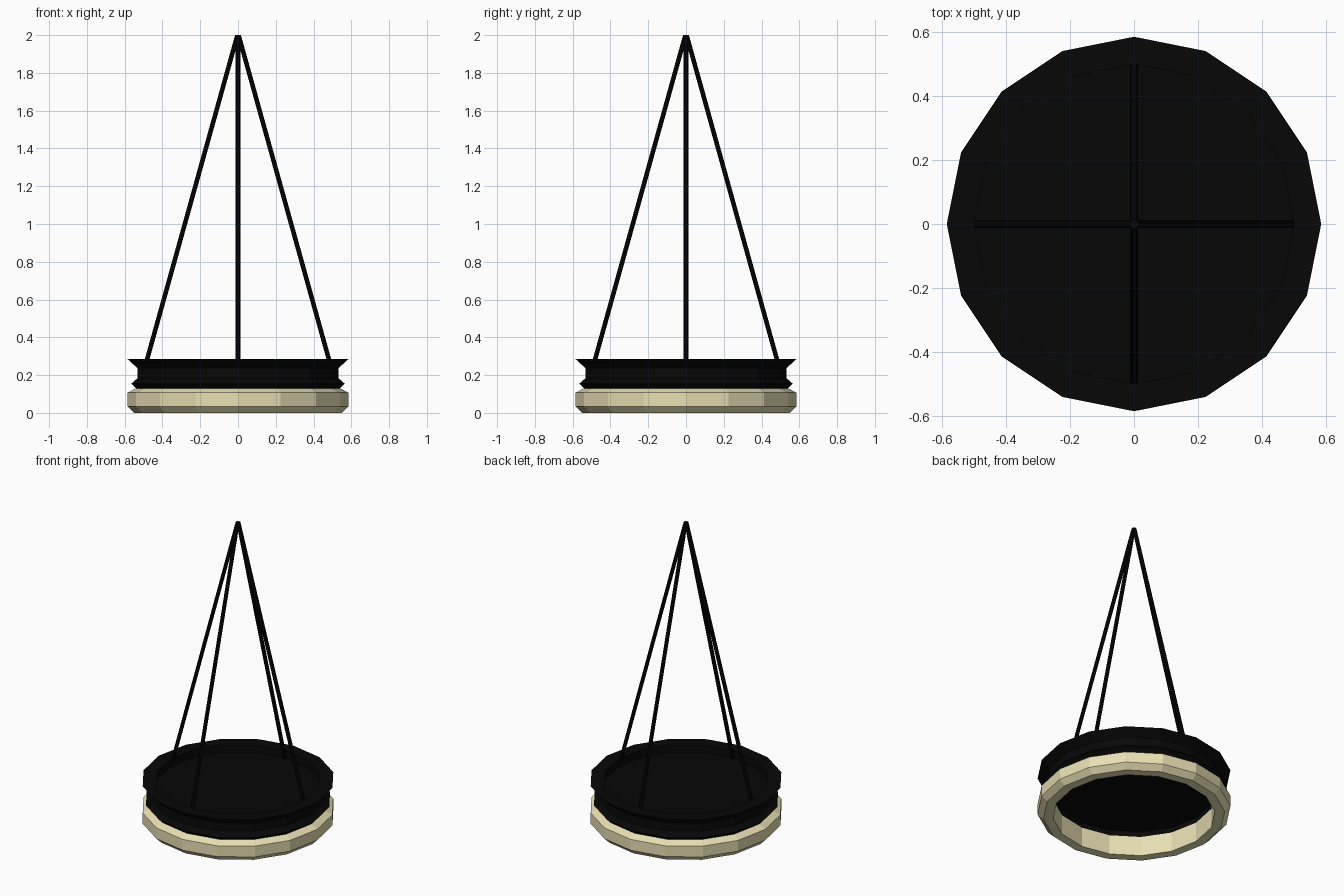
import bpy, bmesh, math
from mathutils import Vector

if "Cube" in bpy.data.objects:
    bpy.data.objects.remove(bpy.data.objects["Cube"])


def material(name, color):
    m = bpy.data.materials.new(name)
    m.diffuse_color = (*color, 1)
    m.use_nodes = True
    m.node_tree.nodes["Principled BSDF"].inputs["Base Color"].default_value = m.diffuse_color
    return m


black = material("black_metal", (0.0022, 0.0022, 0.0022))
cream = material("cream_glass", (0.80, 0.74, 0.45))


def finish(name, bm, mat):
    bmesh.ops.recalc_face_normals(bm, faces=bm.faces)
    me = bpy.data.meshes.new(name)
    bm.to_mesh(me)
    bm.free()
    me.materials.append(mat)
    ob = bpy.data.objects.new(name, me)
    bpy.context.collection.objects.link(ob)
    return ob


def lathe(name, profile, mat, closed=False, sides=16):
    """Revolve (radius, z) points; open profiles get flat end caps."""
    bm = bmesh.new()
    rings = [[bm.verts.new((r * math.cos(i * math.tau / sides),
                            r * math.sin(i * math.tau / sides), z))
              for i in range(sides)] for r, z in profile]
    pairs = list(zip(rings, rings[1:]))
    if closed:
        pairs.append((rings[-1], rings[0]))
    else:
        bm.faces.new(rings[0])
        bm.faces.new(rings[-1])
    for a, b in pairs:
        for i in range(sides):
            j = (i + 1) % sides
            bm.faces.new((a[i], a[j], b[j], b[i]))
    return finish(name, bm, mat)


def rod(name, start, end, radius, mat, sides=8):
    """Slanted rod with horizontal end cuts."""
    bm = bmesh.new()
    ends = [[bm.verts.new(Vector(p) + Vector((radius * math.cos(i * math.tau / sides),
                                              radius * math.sin(i * math.tau / sides), 0)))
             for i in range(sides)] for p in (start, end)]
    for e in ends:
        bm.faces.new(e)
    for i in range(sides):
        j = (i + 1) % sides
        bm.faces.new((ends[0][i], ends[0][j], ends[1][j], ends[1][i]))
    return finish(name, bm, mat)


# Glowing ring: bevelled outside, straight inside
lathe("light_ring", [(0.55, 0), (0.585, 0.035), (0.585, 0.107), (0.54, 0.13),
                     (0.49, 0.13), (0.49, 0)],
      cream, closed=True)

# Black housing with flared rim, recessed top and shallow recess below
lathe("housing", [(0.49, 0.165), (0.49, 0.13), (0.54, 0.13), (0.565, 0.155),
                  (0.533, 0.183), (0.533, 0.238), (0.585, 0.285),
                  (0.5, 0.285), (0.5, 0.235)], black)

# Four suspension rods meeting at the top
for k in range(4):
    a = k * math.pi / 2
    c, s = math.cos(a), math.sin(a)
    rod(f"suspension_rod_{k + 1}", (0.496 * c, 0.496 * s, 0.23),
        (0.003 * c, 0.003 * s, 2.0), 0.0125, black)
